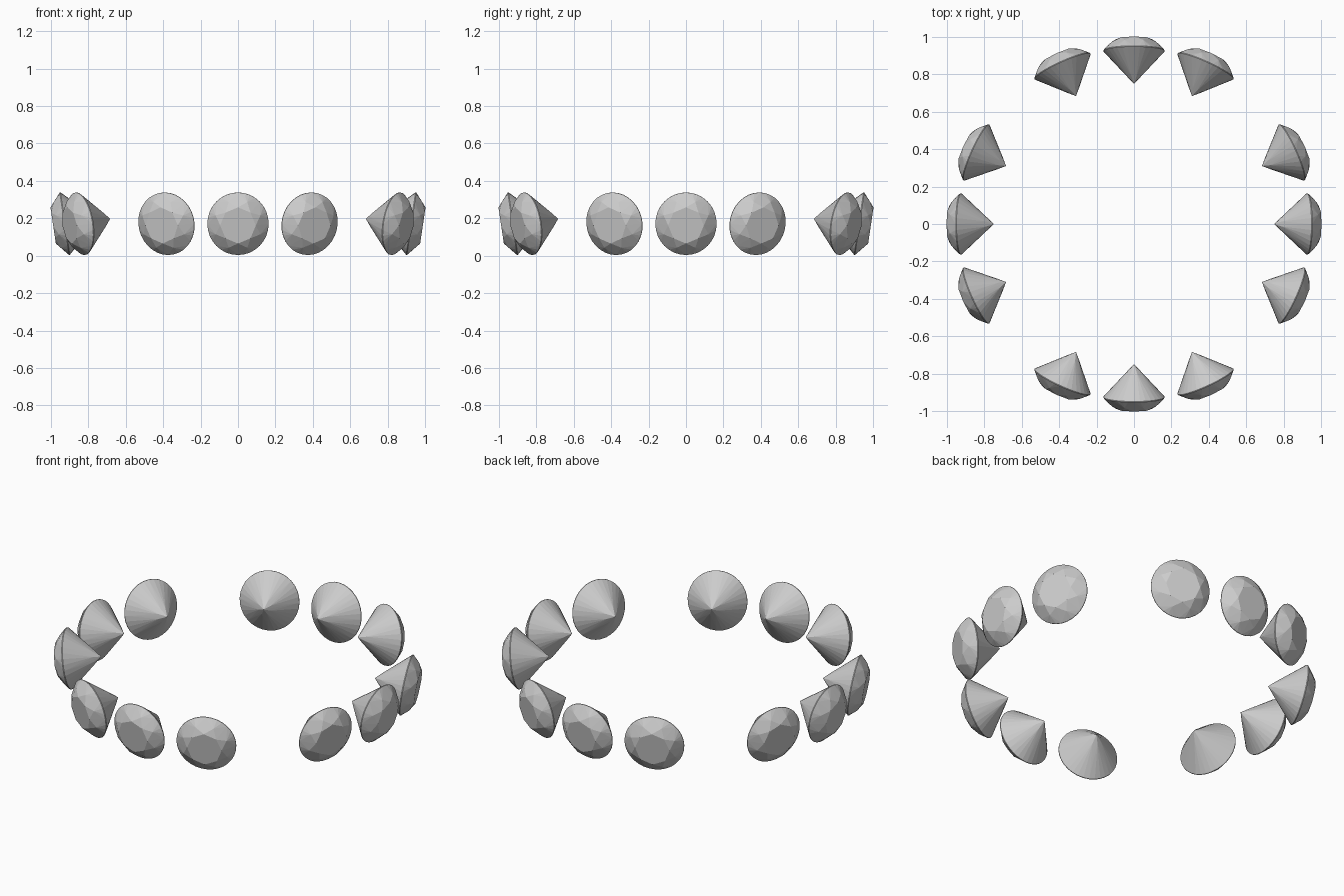
import bpy, bmesh
from math import sin, cos, pi, radians
from mathutils import Matrix

if "Cube" in bpy.data.objects:
    bpy.data.objects.remove(bpy.data.objects["Cube"])

R = 0.164        # girdle radius
CROWN = 0.063    # girdle to table
PAV = 0.177      # girdle to culet
TABLE = 0.58     # table radius as a fraction of R
GIRDLE = 0.002   # half girdle thickness


def ring(bm, n, r, z, offset=0.0):
    for i in range(n):
        a = 2 * pi * i / n + offset
        bm.verts.new((R * r * cos(a), R * r * sin(a), z))


# Brilliant cut stone: facets come from the hull of the facet corner rings
bm = bmesh.new()
half = pi / 8
ring(bm, 8, TABLE, CROWN)
star = 0.79
ring(bm, 8, star, CROWN * (1 - (star * cos(half) - TABLE) / (1 - TABLE)), half)
ring(bm, 32, 1.0, GIRDLE)
ring(bm, 32, 1.0, -GIRDLE)
low = 0.22
ring(bm, 8, low, -PAV * (1 - low * cos(half)), half)
bm.verts.new((0, 0, -PAV))
bmesh.ops.convex_hull(bm, input=bm.verts)
bmesh.ops.dissolve_limit(bm, angle_limit=radians(0.5), verts=bm.verts, edges=bm.edges)
bmesh.ops.recalc_face_normals(bm, faces=bm.faces)

# Face the table outward (+x), slightly taller than wide, tipped downward
bm.transform(Matrix.Translation((0.926, 0, 0.171))
             @ Matrix.Rotation(radians(90 + 8.5), 4, 'Y')
             @ Matrix.Diagonal((1.03, 1, 1, 1)))
mesh = bpy.data.meshes.new("gemstone")
bm.to_mesh(mesh)
bm.free()

# Four groups of three stones around the circle
for side in range(4):
    for k in (-1, 0, 1):
        gem = bpy.data.objects.new(f"gemstone_{side * 3 + k + 2:02d}", mesh)
        gem.rotation_euler.z = side * pi / 2 + k * radians(24.4)
        bpy.context.collection.objects.link(gem)
